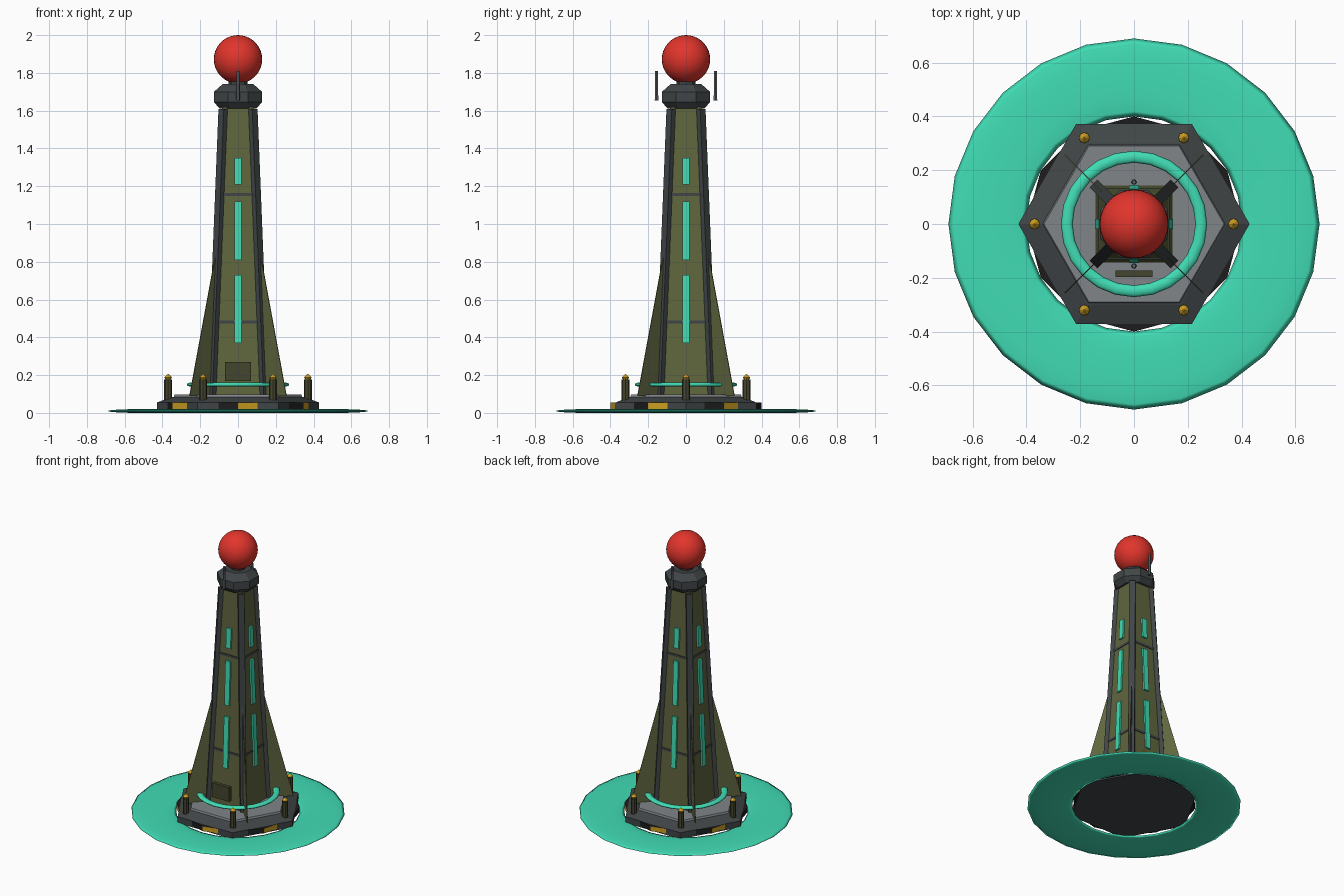
import bpy, bmesh, math
from mathutils import Vector

if "Cube" in bpy.data.objects:
    bpy.data.objects.remove(bpy.data.objects["Cube"])


def mat(name, r, g, b):
    m = bpy.data.materials.new(name)
    m.diffuse_color = (r, g, b, 1)
    m.use_nodes = True
    m.node_tree.nodes["Principled BSDF"].inputs["Base Color"].default_value = m.diffuse_color
    return m


TEAL = mat("teal glow", 0.052, 0.72, 0.46)
RED = mat("red", 0.75, 0.035, 0.025)
OLIVE = mat("olive", 0.115, 0.13, 0.048)
DARK_OLIVE = mat("dark olive", 0.06, 0.06, 0.028)
FRAME = mat("dark grey", 0.052, 0.06, 0.063)
PLATE = mat("light grey", 0.22, 0.235, 0.25)
STEEL = mat("steel", 0.12, 0.13, 0.14)
GOLD = mat("gold", 0.6, 0.34, 0.015)
BLACK = mat("black", 0.012, 0.012, 0.012)


def finish(name, bm, *mats, smooth=False):
    bmesh.ops.recalc_face_normals(bm, faces=bm.faces)
    me = bpy.data.meshes.new(name)
    bm.to_mesh(me)
    bm.free()
    ob = bpy.data.objects.new(name, me)
    bpy.context.collection.objects.link(ob)
    for m in mats:
        me.materials.append(m)
    for p in me.polygons:
        p.use_smooth = smooth
    return ob


def loft(bm, rings):
    """Closed solid through rings of points."""
    vs = [[bm.verts.new(p) for p in ring] for ring in rings]
    n = len(vs[0])
    for a, b in zip(vs, vs[1:]):
        for i in range(n):
            j = (i + 1) % n
            bm.faces.new((a[i], a[j], b[j], b[i]))
    bm.faces.new(vs[0][::-1])
    bm.faces.new(vs[-1])


def ngon(n, r, z, start=0.0, cx=0.0, cy=0.0):
    return [(cx + r * math.cos(start + math.tau * i / n),
             cy + r * math.sin(start + math.tau * i / n), z) for i in range(n)]


def prism(name, n, profile, m, start=0.0, cx=0.0, cy=0.0):
    bm = bmesh.new()
    loft(bm, [ngon(n, r, z, start, cx, cy) for r, z in profile])
    return finish(name, bm, m)


def torus(name, major, minor, height, z, n, k, m):
    bm = bmesh.new()
    rings = [[bm.verts.new(p) for p in
              ngon(n, major + minor * math.cos(math.tau * j / k),
                   z + height * math.sin(math.tau * j / k))] for j in range(k)]
    for j in range(k):
        a, b = rings[j], rings[(j + 1) % k]
        for i in range(n):
            bm.faces.new((a[i], a[(i + 1) % n], b[(i + 1) % n], b[i]))
    return finish(name, bm, m, smooth=True)


def half(z):
    """Half width of the tapered shaft at height z."""
    return 0.148 - 0.04 * z


def bar(bm, angle, r0, r1, w, z0, z1):
    """Bar that follows the shaft taper; r0 and r1 map height to radii."""
    d = Vector((math.cos(angle), math.sin(angle), 0))
    t = Vector((-d.y, d.x, 0))
    rings = []
    for z in (z0, z1):
        up = Vector((0, 0, z))
        rings.append([d * r0(z) - t * w + up, d * r1(z) - t * w + up,
                      d * r1(z) + t * w + up, d * r0(z) + t * w + up])
    loft(bm, rings)


Q = math.pi / 4
S2 = math.sqrt(2)

# Ground glow ring
torus("ground_glow", 0.545, 0.145, 0.010, 0.010, 24, 12, TEAL)

# Hexagonal base and deck
prism("base_slab", 6, [(0.43, 0.01), (0.43, 0.055), (0.345, 0.085)], FRAME)
prism("base_deck", 6, [(0.344, 0.075), (0.335, 0.098)], PLATE)

# Hazard band: twelve sides in alternating colours
bm = bmesh.new()
loft(bm, [ngon(12, 0.40, 0.02), ngon(12, 0.40, 0.055)])
band = finish("hazard_band", bm, BLACK, GOLD)
for p in band.data.polygons:
    if abs(p.normal.z) < 0.5:
        ang = math.atan2(p.center.y, p.center.x) % math.tau
        p.material_index = int(ang / (math.pi / 6)) % 2

# Bollards with gold tips at the base corners
for i in range(6):
    a = i * math.pi / 3
    x, y = 0.37 * math.cos(a), 0.37 * math.sin(a)
    prism(f"bollard_{i}", 8, [(0.021, 0.065), (0.021, 0.178)], DARK_OLIVE, 0, x, y)
    prism(f"bollard_tip_{i}", 8, [(0.010, 0.172), (0.020, 0.188), (0.003, 0.205)],
          GOLD, 0, x, y)

# Shaft
prism("shaft", 4, [(half(0.09) * S2, 0.09), (half(1.62) * S2, 1.62)], OLIVE, Q)

# Seams around the shaft
for i, z in enumerate((0.48, 1.155)):
    prism(f"seam_{i}", 4, [((half(z) + 0.004) * S2, z - 0.008),
                           ((half(z) + 0.004) * S2, z + 0.008)], FRAME, Q)

# Corner posts
bm = bmesh.new()
for i in range(4):
    bar(bm, Q + i * 2 * Q, lambda z: half(z) * S2 - 0.05,
        lambda z: half(z) * S2 + 0.008, 0.02, 0.09, 1.61)
finish("corner_posts", bm, FRAME)

# Thin diagonal buttress fins
bm = bmesh.new()
for i in range(4):
    bar(bm, Q + i * 2 * Q, lambda z: half(z) * S2 - 0.02,
        lambda z: 0.363 - 0.26 * (z - 0.09), 0.002, 0.09, 0.82)
finish("buttress_fins", bm, OLIVE)

# Light strips on each shaft face
bm = bmesh.new()
for i in range(4):
    for z0, z1 in ((0.37, 0.73), (0.81, 1.12), (1.21, 1.35)):
        bar(bm, i * 2 * Q, lambda z: half(z) - 0.01,
            lambda z: half(z) + 0.012, 0.019, z0, z1)
finish("light_strips", bm, TEAL)

# Glowing ring around the foot
torus("foot_ring", 0.25, 0.022, 0.011, 0.15, 24, 8, TEAL)

# Front hatch
bm = bmesh.new()
bar(bm, -2 * Q, lambda z: 0.172, lambda z: 0.197, 0.068, 0.168, 0.27)
finish("front_hatch", bm, DARK_OLIVE)

# Octagonal collar and short neck
c = 1 / math.cos(math.pi / 8)
prism("collar", 8, [(0.098 * c, 1.612), (0.127 * c, 1.645), (0.127 * c, 1.70),
                    (0.08 * c, 1.742)], FRAME, math.pi / 8)
prism("neck", 8, [(0.05, 1.735), (0.05, 1.77)], FRAME)

# Beacon ball
bm = bmesh.new()
bmesh.ops.create_uvsphere(bm, u_segments=32, v_segments=18, radius=0.128)
bmesh.ops.translate(bm, verts=bm.verts, vec=(0, 0, 1.872))
finish("beacon", bm, RED, smooth=True)

# Antennas in front and behind
for side in (-1, 1):
    prism("antenna_" + ("front" if side < 0 else "back"), 6,
          [(0.011, 1.655), (0.008, 1.81)], STEEL, 0, 0, side * 0.156)
